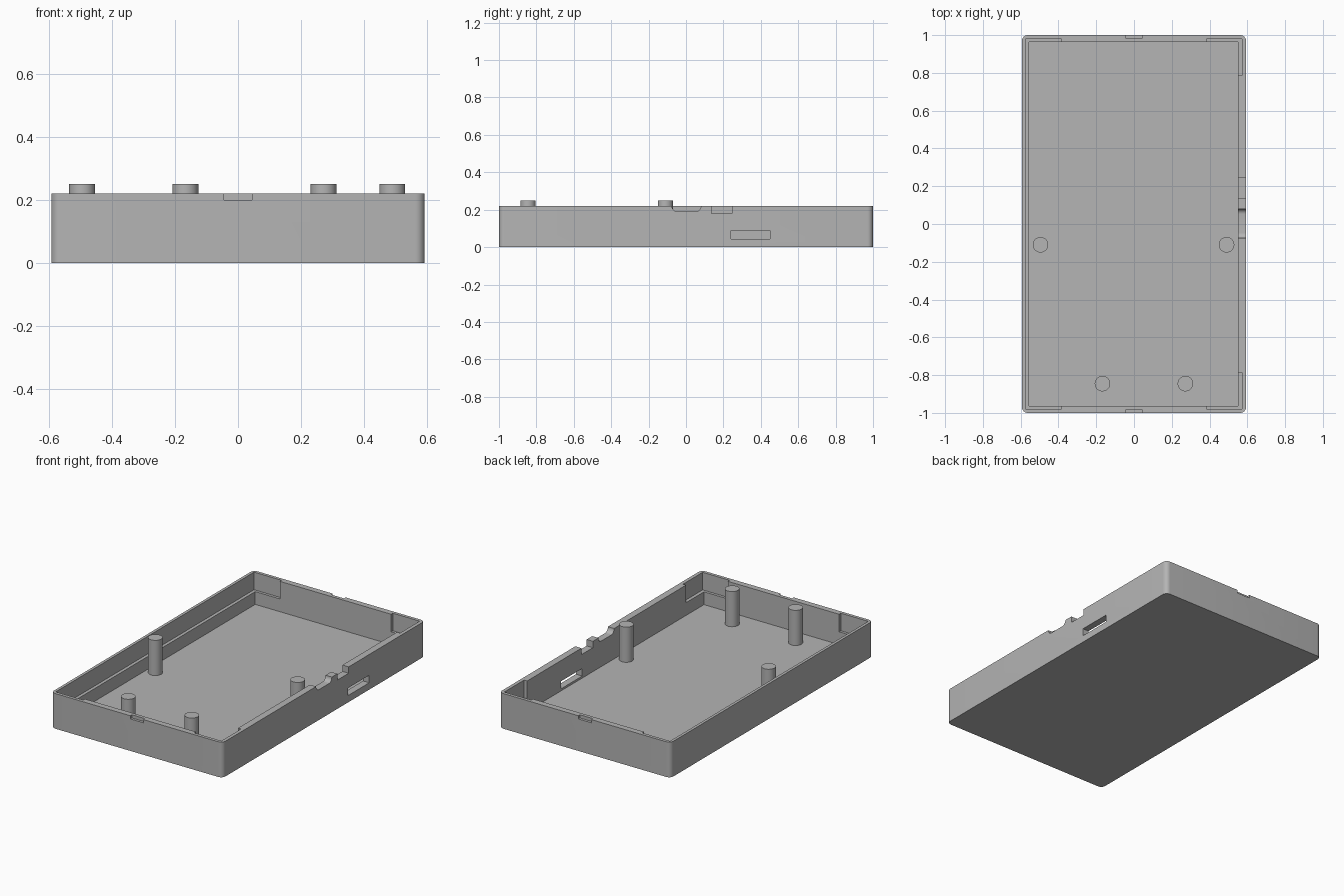
import bpy, bmesh, math

cube = bpy.data.objects.get("Cube")
if cube:
    bpy.data.objects.remove(cube, do_unlink=True)

GREY = (0.46, 0.46, 0.46, 1)
plastic = bpy.data.materials.new("grey plastic")
plastic.use_nodes = True
plastic.diffuse_color = GREY
plastic.node_tree.nodes["Principled BSDF"].inputs["Base Color"].default_value = GREY

WIDTH, LENGTH, HEIGHT, FLOOR = 1.186, 2.0, 0.22, 0.03
OPEN = HEIGHT + 0.1      # cutters reach above the rim


def box(name, lo, hi, radius=0, rounded=None):
    """Box between two corners; edges chosen by rounded() get a radius."""
    bm = bmesh.new()
    bmesh.ops.create_cube(bm, size=1)
    for v in bm.verts:
        v.co = [lo[i] if v.co[i] < 0 else hi[i] for i in range(3)]
    if rounded:
        edges = [e for e in bm.edges if rounded(*[v.co for v in e.verts])]
        bmesh.ops.bevel(bm, geom=edges, offset=radius, segments=8,
                        profile=0.5, affect='EDGES')
    mesh = bpy.data.meshes.new(name)
    bm.to_mesh(mesh)
    bm.free()
    mesh.materials.append(plastic)
    obj = bpy.data.objects.new(name, mesh)
    bpy.context.collection.objects.link(obj)
    return obj


def activate(obj):
    bpy.ops.object.select_all(action='DESELECT')
    obj.select_set(True)
    bpy.context.view_layer.objects.active = obj


def cut(target, lo, hi, **kw):
    """Subtract a box from the target."""
    cutter = box("cutter", lo, hi, **kw)
    cutter.hide_render = True
    mod = target.modifiers.new("cut", 'BOOLEAN')
    mod.operation, mod.solver, mod.object = 'DIFFERENCE', 'EXACT', cutter
    activate(target)
    bpy.ops.object.modifier_apply(modifier=mod.name)
    bpy.data.objects.remove(cutter, do_unlink=True)


# Tray shell with rounded upright corners, then its hollow
x, y = WIDTH / 2, LENGTH / 2
tray = box("tray", (-x, -y, 0), (x, y, HEIGHT), radius=0.03,
           rounded=lambda a, b: abs(a.z - b.z) > 0.1)
cut(tray, (-0.555, -0.963, FLOOR), (0.55, 0.963, OPEN))

# Stepped rim: whole left wall, and short runs at the other corners
LEDGE = 0.11
cut(tray, (-0.575, -0.98, LEDGE), (-0.385, 0.98, OPEN))
for y0, y1 in ((-0.98, -0.785), (0.785, 0.98)):
    cut(tray, (0.385, y0, LEDGE), (0.571, y1, OPEN))

# Pry notches in the outer face of both end walls
for y0, y1 in ((-1.1, -0.984), (0.984, 1.1)):
    cut(tray, (-0.045, y0, 0.2), (0.045, y1, OPEN))

# Side wall: round-bottomed cable notch, square notch and port slot
cut(tray, (0.5, -0.075, 0.19), (0.7, 0.08, OPEN), radius=0.028,
    rounded=lambda a, b: abs(a.x - b.x) > 0.1 and a.z < HEIGHT)
cut(tray, (0.5, 0.135, 0.18), (0.7, 0.247, OPEN))
cut(tray, (0.5, 0.24, 0.043), (0.7, 0.45, 0.09))
activate(tray)
bpy.ops.object.shade_smooth_by_angle(angle=math.radians(30))

# Support posts rising from the floor past the rim
POST_TOP, BASE = 0.25, FLOOR - 0.01
posts = {"left_post": (0.49, -0.11), "right_post": (-0.495, -0.11),
         "front_left_post": (0.272, -0.845), "front_right_post": (-0.167, -0.845)}
for name, (px, py) in posts.items():
    bpy.ops.mesh.primitive_cylinder_add(
        vertices=40, radius=0.041, depth=POST_TOP - BASE,
        location=(px, py, (POST_TOP + BASE) / 2))
    post = bpy.context.object
    post.name = name
    post.data.materials.append(plastic)
    bpy.ops.object.shade_smooth_by_angle(angle=math.radians(30))
